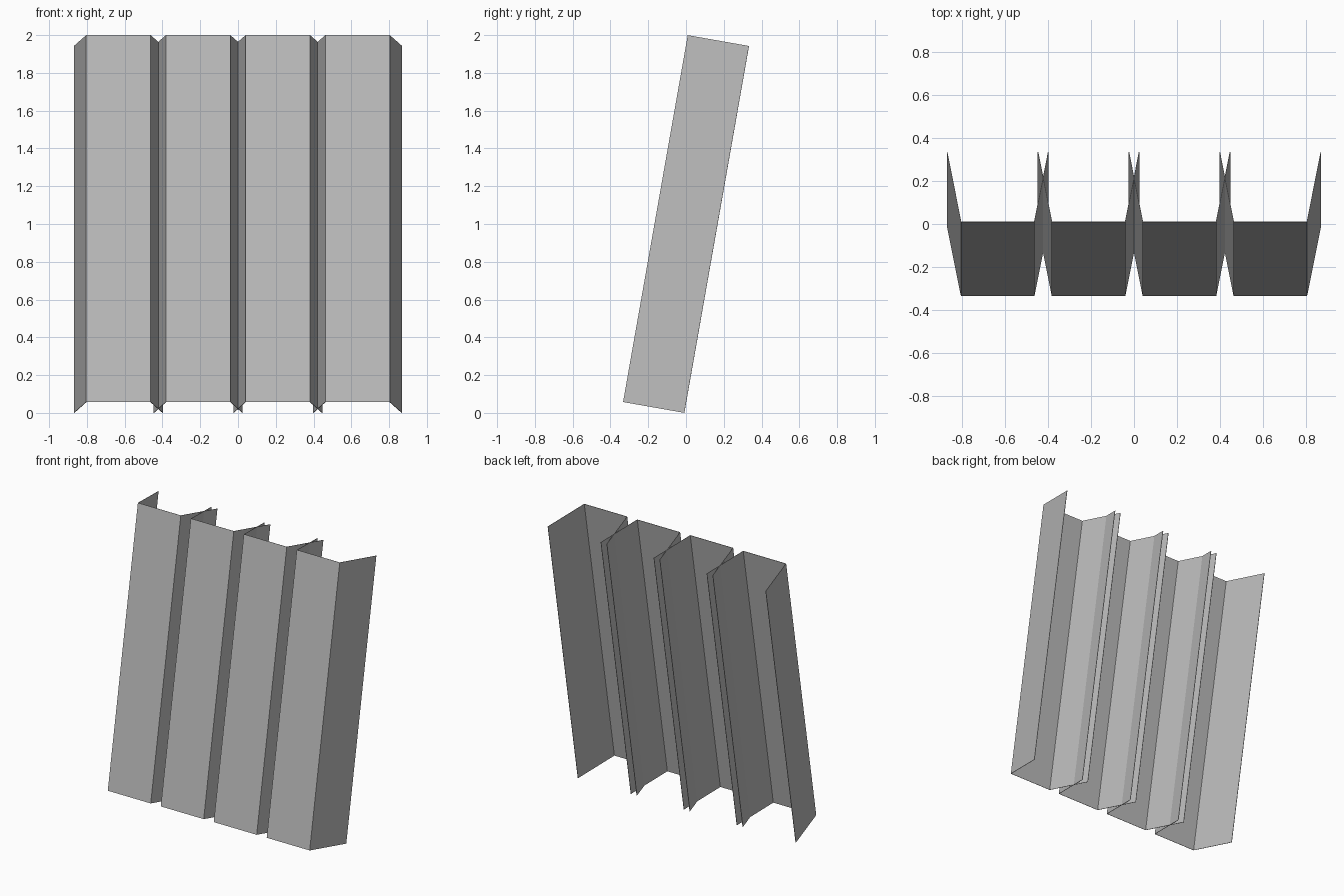
import bpy
import bmesh
from math import radians
from mathutils import Matrix

cube = bpy.data.objects.get("Cube")
if cube:
    bpy.data.objects.remove(cube, do_unlink=True)

# Single plain grey finish
grey = bpy.data.materials.new("plain_grey")
grey.use_nodes = True
colour = (0.5, 0.5, 0.5, 1.0)
grey.diffuse_color = colour
grey.node_tree.nodes["Principled BSDF"].inputs["Base Color"].default_value = colour

PITCH = 0.422
FRONT_HALF, BACK_HALF = 0.171, 0.236
HALF_DEPTH, HALF_LENGTH = 0.1645, 0.986
TILT = Matrix.Rotation(radians(-10), 4, "X")


def channel(name, x):
    """Folded sheet: flat front panel with two splayed flanges, leaning back."""
    profile = [(-BACK_HALF, HALF_DEPTH), (-FRONT_HALF, -HALF_DEPTH),
               (FRONT_HALF, -HALF_DEPTH), (BACK_HALF, HALF_DEPTH)]
    bm = bmesh.new()
    low = [bm.verts.new((px, py, -HALF_LENGTH)) for px, py in profile]
    high = [bm.verts.new((px, py, HALF_LENGTH)) for px, py in profile]
    for i in range(len(profile) - 1):
        bm.faces.new((low[i], low[i + 1], high[i + 1], high[i]))
    bm.transform(Matrix.Translation((x, 0, 1)) @ TILT)
    mesh = bpy.data.meshes.new(name)
    bm.to_mesh(mesh)
    bm.free()
    mesh.materials.append(grey)
    obj = bpy.data.objects.new(name, mesh)
    bpy.context.collection.objects.link(obj)
    # Thin sheet thickness, grown inward
    solid = obj.modifiers.new("sheet_thickness", "SOLIDIFY")
    solid.thickness = 0.003
    solid.offset = -1


# Row of four equal channels whose flanges cross their neighbours
for n in range(4):
    channel(f"folded_channel_{n + 1}", (n - 1.5) * PITCH)
